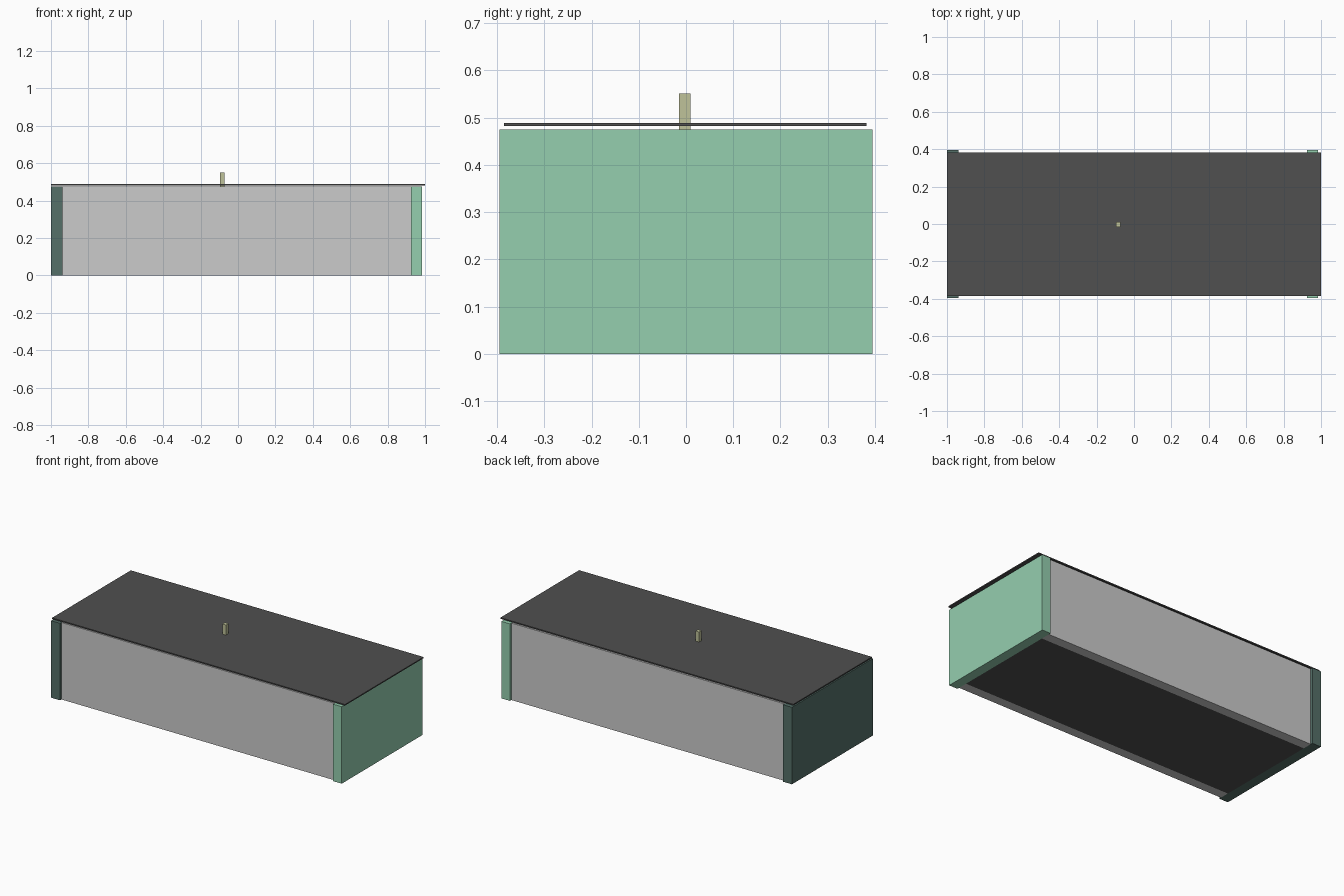
import bpy

if "Cube" in bpy.data.objects:
    bpy.data.objects.remove(bpy.data.objects["Cube"])


def material(name, rgb):
    m = bpy.data.materials.new(name)
    m.diffuse_color = (*rgb, 1)
    m.use_nodes = True
    m.node_tree.nodes["Principled BSDF"].inputs["Base Color"].default_value = m.diffuse_color
    return m


def box(name, x, y, z, mat=None):
    """Box from (min, max) ranges on each axis."""
    bpy.ops.mesh.primitive_cube_add(size=1)
    o = bpy.context.object
    o.name = name
    o.location = [(a + b) / 2 for a, b in (x, y, z)]
    o.scale = [b - a for a, b in (x, y, z)]
    bpy.ops.object.transform_apply(location=False, rotation=False, scale=True)
    if mat:
        o.data.materials.append(mat)
    return o


green = material("light_green", (0.30, 0.62, 0.43))
dark_green = material("dark_green", (0.09, 0.16, 0.14))
dark_grey = material("dark_grey", (0.08, 0.08, 0.08))
olive = material("olive", (0.52, 0.54, 0.32))

H = 0.475                      # wall height
XL, XR = -0.939, 0.926         # inner faces of the end panels

# End panels, slightly wider than the lid
box("right_panel", (XR, 0.985), (-0.395, 0.395), (0, H), green)
box("left_panel", (-1.0, XL), (-0.395, 0.395), (0, H), dark_green)

# Front and back panels, slightly recessed between the ends
box("front_panel", (XL, XR), (-0.381, -0.322), (0, H))
box("back_panel", (XL, XR), (0.322, 0.381), (0, H))

# Bottom panel and the thin lid floating just above the walls
box("bottom_panel", (XL, XR), (-0.322, 0.322), (0, 0.007), dark_grey)
box("lid", (-1.0, 1.0), (-0.385, 0.382), (0.482, 0.489), dark_grey)

# Handle peg through the lid
box("lid_handle", (-0.096, -0.072), (-0.015, 0.010), (H, 0.551), olive)
